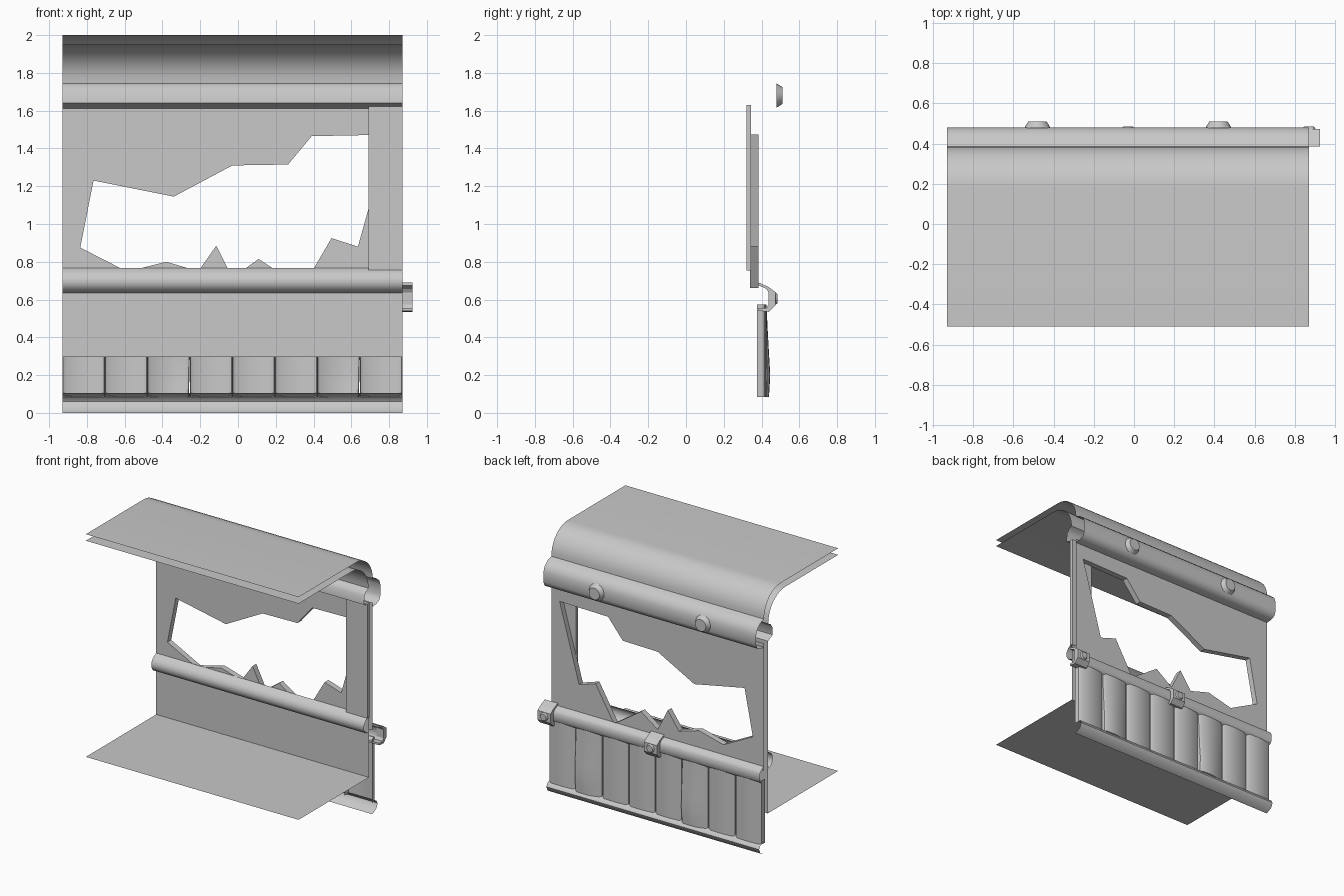
import bpy, bmesh, math
from mathutils import Vector, Matrix

if "Cube" in bpy.data.objects:
    bpy.data.objects.remove(bpy.data.objects["Cube"], do_unlink=True)

grey = bpy.data.materials.new("plain_grey")
grey.use_nodes = True
grey.diffuse_color = (0.58, 0.58, 0.58, 1)
grey.node_tree.nodes["Principled BSDF"].inputs["Base Color"].default_value = (0.58, 0.58, 0.58, 1)

X0, X1 = -0.93, 0.87      # ends of the wall
FRONT, BACK = 0.34, 0.385  # the two skins of the wall


def finish(name, bm, smooth=None):
    mesh = bpy.data.meshes.new(name)
    bm.to_mesh(mesh)
    bm.free()
    ob = bpy.data.objects.new(name, mesh)
    bpy.context.collection.objects.link(ob)
    mesh.materials.append(grey)
    if smooth:
        bpy.ops.object.select_all(action='DESELECT')
        ob.select_set(True)
        bpy.context.view_layer.objects.active = ob
        bpy.ops.object.shade_smooth_by_angle(angle=math.radians(smooth))
    return ob


def sheet(name, profile, x0=X0, x1=X1, smooth=50):
    """Open sheet: a (y, z) profile swept along x."""
    bm = bmesh.new()
    rows = [[bm.verts.new((x, y, z)) for y, z in profile] for x in (x0, x1)]
    for i in range(len(profile) - 1):
        bm.faces.new((rows[0][i], rows[0][i + 1], rows[1][i + 1], rows[1][i]))
    return finish(name, bm, smooth)


def prism(name, outline, x0, x1):
    """Closed solid: a (y, z) outline extruded along x."""
    bm = bmesh.new()
    face = bm.faces.new([bm.verts.new((x0, y, z)) for y, z in outline])
    out = bmesh.ops.extrude_face_region(bm, geom=[face])
    moved = [g for g in out["geom"] if isinstance(g, bmesh.types.BMVert)]
    bmesh.ops.translate(bm, verts=moved, vec=(x1 - x0, 0, 0))
    bmesh.ops.recalc_face_normals(bm, faces=bm.faces)
    return finish(name, bm)


def stud(name, x, y, z, r1, r2, depth):
    """Tapered round stud pointing to the back."""
    bm = bmesh.new()
    bmesh.ops.create_cone(bm, cap_ends=True, segments=20, radius1=r1, radius2=r2, depth=depth)
    bm.transform(Matrix.Translation((x, y + depth / 2, z)) @ Matrix.Rotation(-math.pi / 2, 4, 'X'))
    return finish(name, bm, 35)


def arc(y_end, z_top, r, steps=10):
    """Flat run from the front edge, then a quarter bend down."""
    pts = [(-0.51, z_top)]
    for i in range(steps + 1):
        a = math.pi / 2 * i / steps
        pts.append((y_end - r + r * math.sin(a), z_top - r + r * math.cos(a)))
    return pts


# Roof skins and floor
sheet("roof_outer", arc(BACK, 2.0, 0.2))
sheet("roof_inner", arc(0.335, 1.95, 0.205)[::-1])
sheet("floor", [(FRONT, 0.297), (-0.51, 0.297)])
sheet("lower_inner_wall", [(FRONT, 0.65), (FRONT, 0.297)])

# Trims running the length of the wall
sheet("roof_back_trim", [(BACK, 1.80), (0.43, 1.785), (0.465, 1.755), (0.48, 1.715),
                         (0.48, 1.64), (0.465, 1.605), (0.43, 1.59), (BACK, 1.585)])
sheet("roof_front_trim", [(0.335, 1.745), (0.305, 1.73), (0.285, 1.70), (0.28, 1.64),
                          (FRONT, 1.612)][::-1])
sheet("front_rail", [(FRONT, 0.767), (0.30, 0.745), (0.28, 0.715), (0.28, 0.68),
                     (0.30, 0.65), (FRONT, 0.635)][::-1])
sheet("back_rail", [(BACK, 0.672), (0.42, 0.655), (0.434, 0.635), (0.434, 0.58),
                    (0.42, 0.56), (BACK, 0.548)])
sheet("bottom_trim", [(BACK, 0.105), (0.43, 0.085), (0.445, 0.06), (0.43, 0.025), (0.38, 0.0)])

# Upper wall: two skins joined round a ragged hole
hole = [(-0.835, 0.875), (-0.765, 1.23), (-0.34, 1.145), (-0.03, 1.31), (0.265, 1.315),
        (0.39, 1.465), (0.80, 1.473), (0.635, 0.88), (0.495, 0.925), (0.34, 0.66),
        (0.11, 0.815), (-0.03, 0.715), (-0.115, 0.885), (-0.21, 0.75), (-0.38, 0.80),
        (-0.587, 0.748)]
frame = [(X0, 0.64), (X1, 0.64), (X1, 1.615), (X0, 1.615)]
bm = bmesh.new()
loops = []
for y in (FRONT, BACK):
    edges = []
    for loop in (frame, hole):
        vs = [bm.verts.new((x, y, z)) for x, z in loop]
        edges += [bm.edges.new((vs[i - 1], vs[i])) for i in range(len(vs))]
    loops.append(vs)
    bmesh.ops.triangle_fill(bm, edges=edges, use_beauty=True, normal=(0, 1 if y == BACK else -1, 0))
a, b = loops
for i in range(len(hole)):
    bm.faces.new((a[i - 1], a[i], b[i], b[i - 1]))
bm.normal_update()
for f in bm.faces:
    if abs(f.normal.y) > 0.5 and f.normal.y * (f.calc_center_median().y - 0.36) < 0:
        f.normal_flip()
bmesh.ops.dissolve_limit(bm, angle_limit=0.01, verts=bm.verts, edges=bm.edges)
finish("broken_upper_wall", bm)

# Inner plate beside the hole
prism("inner_side_plate", [(0.32, 0.755), (0.345, 0.755), (0.345, 1.63), (0.32, 1.63)], 0.69, X1)

# Row of outer panels; every fourth has a bent lower corner
width = (X1 - X0) / 8
levels = [0.085, 0.14, 0.2, 0.3, 0.42, 0.575]
section = [(0, 0.375), (0.015, 0.412), (0.08, 0.422), (0.5, 0.426), (0.9, 0.424),
           (0.98, 0.412), (1, 0.375)]
for n in range(8):
    bent = n % 4 == 2
    bm = bmesh.new()
    grid = []
    for z in levels:
        bulge = 0.02 * max(0, 1 - abs(z - 0.2) / 0.35) if bent else 0
        pull = 0.03 * max(0, 1 - z / 0.3) if bent else 0
        grid.append([bm.verts.new((X0 + width * (n + u - (pull if u > 0.85 else 0)),
                                   y + (bulge if 0.4 < u < 1 else 0), z)) for u, y in section])
    for lo, hi in zip(grid, grid[1:]):
        for i in range(len(section) - 1):
            bm.faces.new((lo[i + 1], lo[i], hi[i], hi[i + 1]))
    finish("outer_panel_%d" % (n + 1), bm, 35)

# Clips gripping the back rail, each with a small stud
clip = [(0.385, 0.69), (0.44, 0.665), (0.473, 0.64), (0.473, 0.57), (0.44, 0.535), (0.385, 0.54),
        (0.385, 0.555), (0.425, 0.555), (0.437, 0.575), (0.437, 0.638), (0.425, 0.657), (0.385, 0.675)]
for n, x in enumerate((X1, X1 - 0.9)):
    prism("rail_clip_%d" % (n + 1), clip, x - 0.055, x + 0.055)
    stud("clip_stud_%d" % (n + 1), x, 0.47, 0.605, 0.035, 0.025, 0.014)

# Large studs on the roof trim
for n, x in enumerate((0.42, -0.48)):
    stud("roof_stud_%d" % (n + 1), x, 0.478, 1.68, 0.065, 0.045, 0.032)
